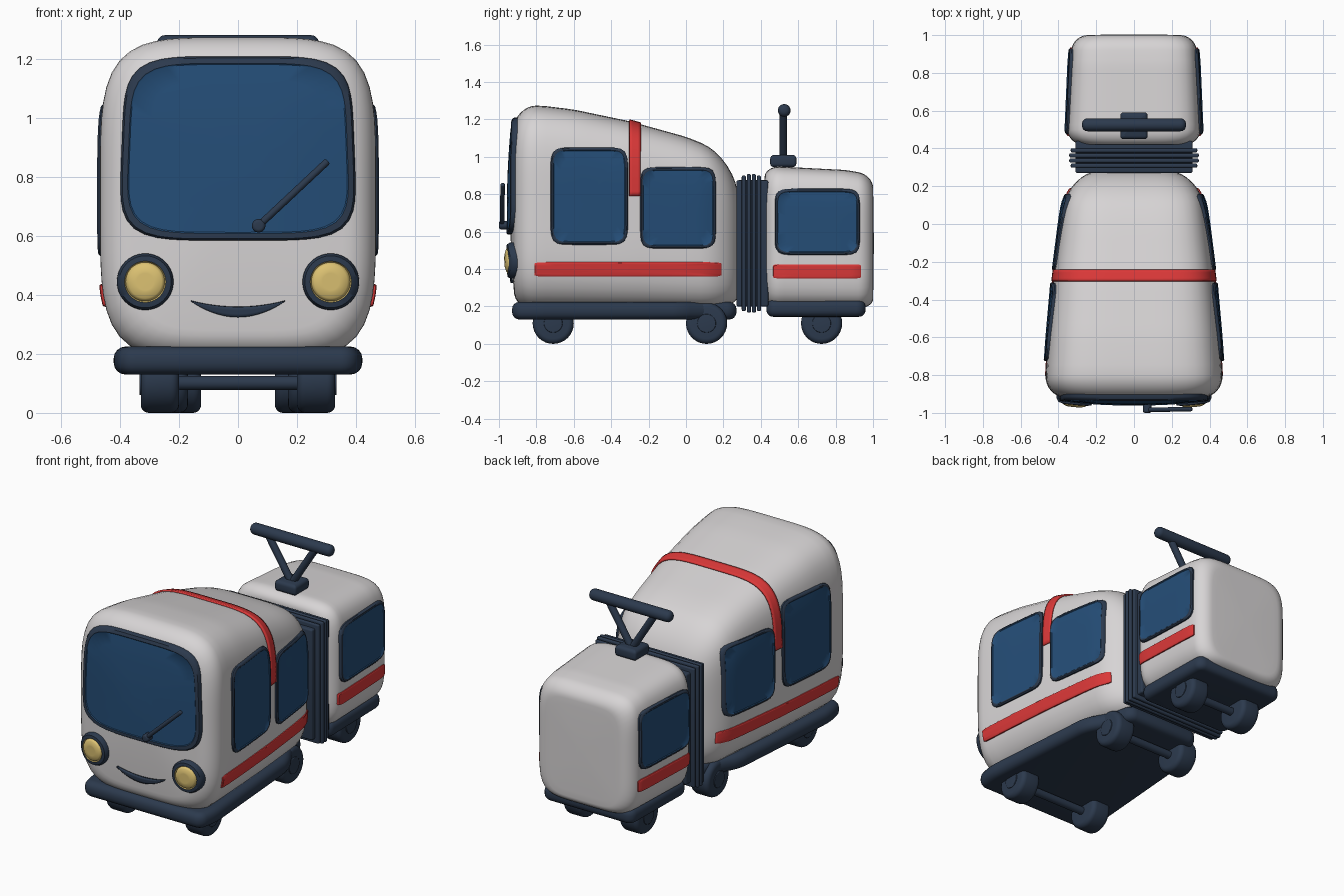
import bpy, bmesh
from math import sin, cos, pi, atan, radians
from mathutils import Vector
from mathutils.bvhtree import BVHTree

if "Cube" in bpy.data.objects:
    bpy.data.objects.remove(bpy.data.objects["Cube"], do_unlink=True)


def material(name, rgb):
    m = bpy.data.materials.new(name)
    m.use_nodes = True
    m.diffuse_color = (*rgb, 1)
    bsdf = next(n for n in m.node_tree.nodes if n.type == "BSDF_PRINCIPLED")
    bsdf.inputs["Base Color"].default_value = (*rgb, 1)
    return m


WHITE = material("warm white paint", (0.68, 0.66, 0.665))
NAVY = material("dark navy trim", (0.025, 0.042, 0.075))
GLASS = material("blue glass", (0.018, 0.075, 0.185))
RED = material("red paint", (0.71, 0.04, 0.04))
YELLOW = material("lamp yellow", (0.72, 0.54, 0.17))


def finish(name, bm, mats, angle=50):
    bmesh.ops.recalc_face_normals(bm, faces=bm.faces)
    mesh = bpy.data.meshes.new(name)
    bm.to_mesh(mesh)
    bm.free()
    for m in mats:
        mesh.materials.append(m)
    for p in mesh.polygons:
        p.use_smooth = True
    mesh.set_sharp_from_angle(angle=radians(angle))
    ob = bpy.data.objects.new(name, mesh)
    bpy.context.collection.objects.link(ob)
    return ob


def bridge(bm, a, b, mat=0):
    for i in range(len(a)):
        j = (i + 1) % len(a)
        bm.faces.new((a[i], a[j], b[j], b[i])).material_index = mat


def squircle(a, n):
    k = (abs(cos(a)) ** n + abs(sin(a)) ** n) ** (-1 / n)
    return cos(a) * k, sin(a) * k


# ---- lofted car bodies ----
def lerp_table(table, y):
    for p, q in zip(table, table[1:]):
        if y <= q[0]:
            break
    t = (y - p[0]) / (q[0] - p[0])
    return [a + (b - a) * t for a, b in zip(p[1:], q[1:])]


def car_body(name, table, floor, front, rear, n):
    """Each cap is (length, side inset, top inset, bottom inset, bulge)."""
    bm = bmesh.new()
    y0, y1 = table[0][0], table[-1][0]

    def ring(y, cap, f, scale=1.0):
        w, top = lerp_table(table, y)
        w -= cap[1] * f
        top -= cap[2] * f
        low = floor + cap[3] * f
        mid, h = (top + low) / 2, (top - low) / 2
        push = cap[4] * (1 - scale ** 2) * (1 if cap is rear else -1)
        pts = [squircle(2 * pi * i / 80, n) for i in range(80)]
        return [bm.verts.new((u * w * scale, y + push, mid + v * h * scale)) for u, v in pts]

    inner = (0.1, 0.3, 0.5, 0.7, 0.88)
    steps = [pi / 2 * i / 8 for i in range(8, -1, -1)]
    rings = [ring(y0, front, 1, s) for s in inner]
    rings += [ring(y0 + front[0] * (1 - sin(a)), front, 1 - cos(a)) for a in steps]
    a, b = y0 + front[0], y1 - rear[0]
    rings += [ring(a + (b - a) * i / 16, front, 0) for i in range(1, 16)]
    rings += [ring(y1 - rear[0] * (1 - sin(a)), rear, 1 - cos(a)) for a in reversed(steps)]
    rings += [ring(y1, rear, 1, s) for s in reversed(inner)]
    for p, q in zip(rings, rings[1:]):
        bridge(bm, p, q)
    bm.faces.new(rings[0])
    bm.faces.new(rings[-1])
    bmesh.ops.recalc_face_normals(bm, faces=bm.faces)
    tree = BVHTree.FromBMesh(bm)
    finish(name, bm, [WHITE], 60)
    return tree


CAB = [(-0.92, 0.475, 1.27), (-0.78, 0.467, 1.275), (-0.6, 0.455, 1.253), (-0.3, 0.428, 1.19),
       (0, 0.39, 1.107), (0.13, 0.37, 1.055), (0.28, 0.345, 0.99)]
TRAILER = [(0.42, 0.35, 0.95), (0.5, 0.353, 0.948), (0.85, 0.338, 0.93), (1.0, 0.325, 0.905)]
CAB_FLOOR, CAB_N = 0.18, 4.5
cab = car_body("front_car_body", CAB, CAB_FLOOR, (0.12, 0.12, 0.12, 0.1, 0.02),
               (0.2, 0.16, 0.22, 0.08, 0.005), CAB_N)
trailer = car_body("rear_car_body", TRAILER, 0.19, (0.08, 0.08, 0.06, 0.05, 0.004),
                   (0.08, 0.08, 0.07, 0.05, 0.004), 5.5)


# ---- raised panels that follow a body surface ----
FRONT, LEFT, RIGHT = Vector((0, -1, 0)), Vector((1, 0, 0)), Vector((-1, 0, 0))


def place(tree, out, u, v, lift):
    p = Vector((u, 0, v)) if out.y else Vector((0, u, v))
    hit = tree.ray_cast(p + out * 3, -out)[0] or tree.find_nearest(p + out)[0]
    return hit + out * lift


def panel(name, tree, out, box, n, profile, mats, taper=0.0):
    """box is (u0, u1, v0, v1); profile rows are (inset, lift, material)."""
    u0, u1, v0, v1 = box
    hu, hv = (u1 - u0) / 2, (v1 - v0) / 2
    bm = bmesh.new()
    pts = [squircle(2 * pi * i / 72, n) for i in range(72)]
    inset, lift, mat = profile[-1]
    rows = [(i, l, m, 1) for i, l, m in profile]
    rows += [(inset, lift, mat, s) for s in (0.8, 0.6, 0.4, 0.2, 0.05)]
    rings = []
    for i, l, m, s in rows:
        rings.append([bm.verts.new(place(
            tree, out, (u0 + u1) / 2 + u * (hu - i) * s * (1 - taper * v * s),
            (v0 + v1) / 2 + v * (hv - i) * s, l)) for u, v in pts])
    for k in range(1, len(rings)):
        bridge(bm, rings[k - 1], rings[k], rows[k][2])
    bm.faces.new(rings[-1]).material_index = mat
    bm.faces.new(rings[0])
    finish(name, bm, mats, 40)


def framed(edge, lift):
    return [(0, -0.02, 0), (0, lift * 0.6, 0), (0.006, lift, 0), (edge, lift, 0), (edge + 0.004, lift - 0.004, 1)]


STRIPE = [(0, -0.02, 0), (0, 0.007, 0), (0.004, 0.01, 0)]
LAMP = [(0, -0.03, 0), (0, 0.018, 0), (0.008, 0.032, 0), (0.026, 0.034, 0), (0.03, 0.026, 1),
        (0.034, 0.036, 1), (0.04, 0.04, 1), (0.06, 0.046, 1)]

for side, out in (("left", LEFT), ("right", RIGHT)):
    for name, tree, box in (("front_window", cab, (-0.725, -0.31, 0.53, 1.05)),
                            ("middle_window", cab, (-0.245, 0.16, 0.51, 0.945)),
                            ("rear_window", trailer, (0.475, 0.93, 0.475, 0.83))):
        panel(f"{name}_{side}", tree, out, box, 8, framed(0.014, 0.015), [NAVY, GLASS])
    for name, tree, box in (("front_stripe", cab, (-0.81, 0.19, 0.36, 0.437)),
                            ("rear_stripe", trailer, (0.465, 0.935, 0.35, 0.425))):
        panel(f"{name}_{side}", tree, out, box, 18, STRIPE, [RED])
    x = 0.315 * out.x
    panel(f"headlight_{side}", cab, FRONT, (x - 0.096, x + 0.096, 0.349, 0.541), 2, LAMP, [NAVY, YELLOW])

panel("windscreen", cab, FRONT, (-0.395, 0.395, 0.585, 1.21), 5, framed(0.024, 0.022), [NAVY, GLASS], 0.03)

# smile
bm = bmesh.new()
grid = []
for i in range(25):
    t = -1 + i / 12
    high, low = 0.36 + 0.021 * t * t, 0.325 + 0.054 * t * t
    grid.append([bm.verts.new(place(cab, FRONT, 0.16 * t, low + (high - low) * k / 3, 0.008)) for k in range(4)])
for a, b in zip(grid, grid[1:]):
    for k in range(3):
        bm.faces.new((a[k], b[k], b[k + 1], a[k + 1]))
smile = finish("smile", bm, [NAVY])
mod = smile.modifiers.new("thickness", "SOLIDIFY")
mod.thickness, mod.offset = 0.014, 0

# red band over the roof
bm = bmesh.new()
rows = []
for k in range(5):
    y = -0.303 + 0.06 * k / 4
    w, top = lerp_table(CAB, y)
    mid, h = (top + CAB_FLOOR) / 2, (top - CAB_FLOOR) / 2
    a0 = atan((0.79 - mid) / h)
    pts = [squircle(a0 + (pi - 2 * a0) * i / 60, CAB_N) for i in range(61)]
    rows.append([bm.verts.new((u * (w + 0.004), y, mid + v * (h + 0.004))) for u, v in pts])
for a, b in zip(rows, rows[1:]):
    for i in range(60):
        bm.faces.new((a[i], a[i + 1], b[i + 1], b[i]))
band = finish("roof_band", bm, [RED])
mod = band.modifiers.new("thickness", "SOLIDIFY")
mod.thickness, mod.offset = 0.012, 0


# ---- prisms and rods ----
def slab(name, outline, z0, z1, bevel, corner=0.0):
    """Extrude half outline (y, half width), mirrored in x."""
    bm = bmesh.new()
    pts = [(w, y) for y, w in outline] + [(-w, y) for y, w in reversed(outline)]
    low = [bm.verts.new((x, y, z0)) for x, y in pts]
    high = [bm.verts.new((x, y, z1)) for x, y in pts]
    bridge(bm, low, high)
    bm.faces.new(low)
    bm.faces.new(high)
    if corner:
        posts = [e for e in bm.edges if e.verts[0].co.z != e.verts[1].co.z]
        bmesh.ops.bevel(bm, geom=posts, offset=corner, segments=5, profile=0.5, affect="EDGES")
    bmesh.ops.recalc_face_normals(bm, faces=bm.faces)
    rims = [e for e in bm.edges if e.calc_face_angle(0) > 1]
    bmesh.ops.bevel(bm, geom=rims, offset=bevel, segments=4, profile=0.5, affect="EDGES")
    finish(name, bm, [NAVY])


def rod(name, p, q, r, bevel=0.0):
    p, q = Vector(p), Vector(q)
    bm = bmesh.new()
    bmesh.ops.create_cone(bm, cap_ends=True, segments=32, radius1=r, radius2=r, depth=(q - p).length)
    if bevel:
        rims = [e for e in bm.edges if e.verts[0].co.z * e.verts[1].co.z > 0]
        bmesh.ops.bevel(bm, geom=rims, offset=bevel, segments=5, profile=0.5, affect="EDGES")
    rot = (q - p).to_track_quat("Z", "Y").to_matrix()
    for v in bm.verts:
        v.co = rot @ v.co + (p + q) / 2
    finish(name, bm, [NAVY])


slab("front_chassis", [(-0.93, 0.4), (-0.8, 0.425), (-0.02, 0.365), (0.13, 0.28), (0.27, 0.25)],
     0.13, 0.225, 0.04, 0.05)
slab("rear_chassis", [(0.43, 0.315), (0.96, 0.305)], 0.145, 0.235, 0.035, 0.05)

# folding connector between the cars
slab("connector_core", [(0.27, 0.31), (0.44, 0.31)], 0.2, 0.875, 0.01)
for i in range(4):
    y, grow = 0.309 + 0.027 * i, 0.008 * (i in (1, 2))
    slab(f"connector_rib_{i + 1}", [(y - 0.011, 0.335 + grow), (y + 0.011, 0.335 + grow)],
         0.175 - grow, 0.9 + grow, 0.008)

# wheels and axles
for name, y, x in (("front", -0.71, 0.265), ("middle", 0.11, 0.235), ("rear", 0.725, 0.19)):
    rod(f"{name}_axle", (-x, y, 0.102), (x, y, 0.102), 0.024)
    for side, s in (("left", 1), ("right", -1)):
        rod(f"{name}_wheel_{side}", (s * (x - 0.065), y, 0.11), (s * (x + 0.065), y, 0.11), 0.11, 0.028)
        rod(f"{name}_hub_{side}", (s * x, y, 0.11), (s * (x + 0.07), y, 0.11), 0.05, 0.004)

# current collector on the rear roof
slab("collector_base", [(0.45, 0.072), (0.59, 0.072)], 0.945, 1.01, 0.02, 0.015)
for side, s in (("left", 1), ("right", -1)):
    rod(f"collector_arm_{side}", (0, 0.52, 0.985), (s * 0.165, 0.52, 1.245), 0.021)
rod("collector_bar", (-0.275, 0.525, 1.248), (0.275, 0.525, 1.248), 0.034, 0.028)

# windscreen wiper
rod("wiper_arm", (0.07, -0.984, 0.635), (0.305, -0.98, 0.855), 0.012, 0.008)
rod("wiper_pivot", (0.07, -0.94, 0.635), (0.07, -1.0, 0.635), 0.023, 0.012)
